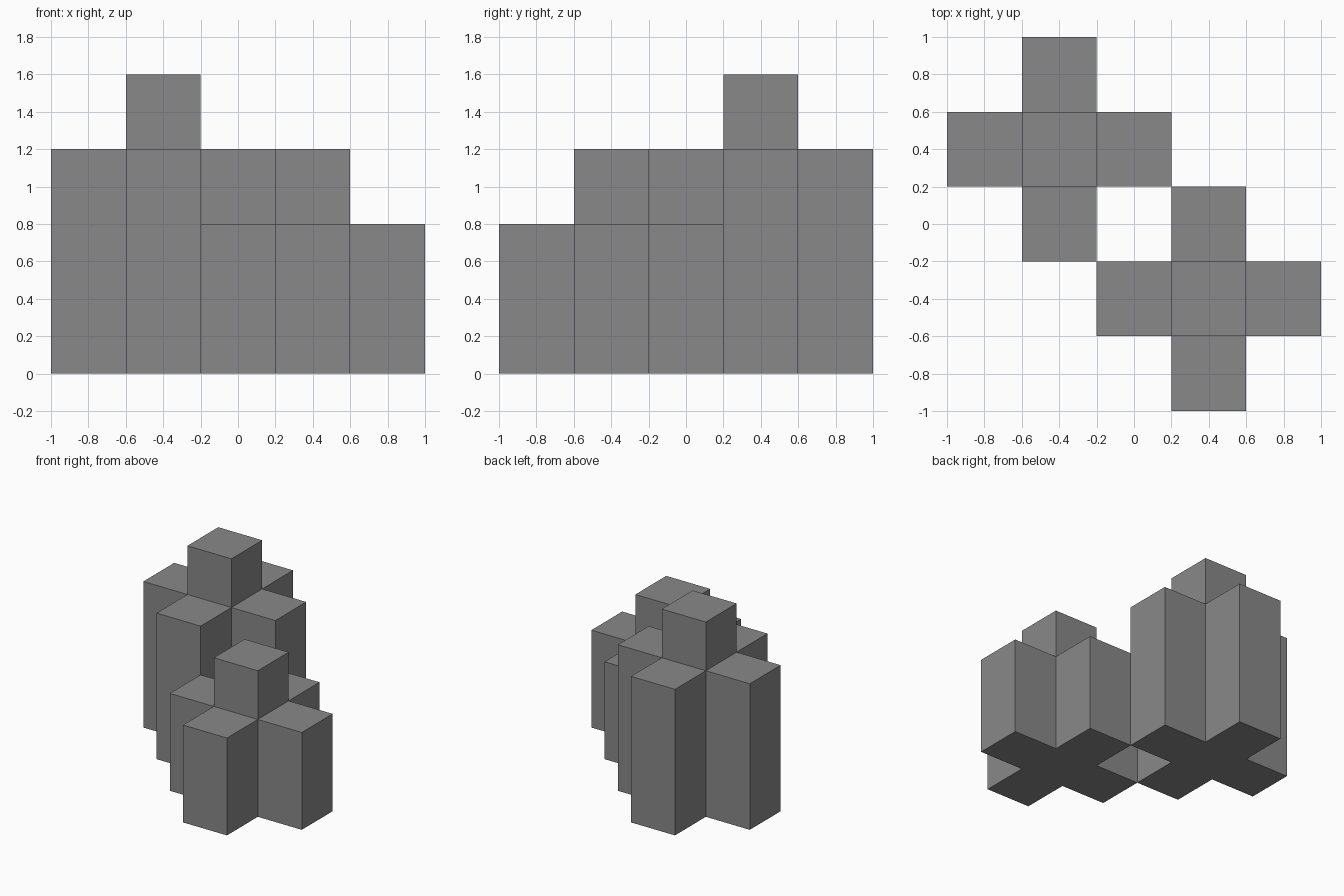
import bpy
import bmesh

# Remove the default cube
cube = bpy.data.objects.get("Cube")
if cube:
    bpy.data.objects.remove(cube, do_unlink=True)

UNIT = 0.4  # width of one block

# Single grey material
grey = bpy.data.materials.new("mid_grey")
grey.use_nodes = True
colour = (0.25, 0.25, 0.25, 1)
grey.diffuse_color = colour
grey.node_tree.nodes["Principled BSDF"].inputs["Base Color"].default_value = colour


def raise_faces(bm, faces, height):
    """Extrude faces upward and return the raised faces."""
    result = bmesh.ops.extrude_face_region(bm, geom=faces, use_keep_orig=True)["geom"]
    verts = [g for g in result if isinstance(g, bmesh.types.BMVert)]
    bmesh.ops.translate(bm, verts=verts, vec=(0, 0, height))
    return [g for g in result if isinstance(g, bmesh.types.BMFace)]


def cross_tower(name, x, y, arm_height):
    """Cross-shaped tower with a raised block over its centre."""
    bm = bmesh.new()
    h = UNIT / 2
    # Cross footprint of five squares
    for i, j in ((0, 0), (1, 0), (-1, 0), (0, 1), (0, -1)):
        cx, cy = i * UNIT, j * UNIT
        corners = ((-h, -h), (h, -h), (h, h), (-h, h))
        bm.faces.new([bm.verts.new((cx + a, cy + b, 0)) for a, b in corners])
    bmesh.ops.remove_doubles(bm, verts=bm.verts, dist=0.001)

    # Arms, then the centre block
    tops = raise_faces(bm, bm.faces[:], arm_height)
    centre = min(tops, key=lambda f: f.calc_center_median().xy.length)
    raise_faces(bm, [centre], UNIT)
    bm.faces.remove(centre)
    bmesh.ops.recalc_face_normals(bm, faces=bm.faces)

    mesh = bpy.data.meshes.new(name)
    bm.to_mesh(mesh)
    bm.free()
    mesh.materials.append(grey)
    tower = bpy.data.objects.new(name, mesh)
    tower.location = (x, y, 0)
    bpy.context.collection.objects.link(tower)


cross_tower("tall_cross_tower", -UNIT, UNIT, 3 * UNIT)
cross_tower("short_cross_tower", UNIT, -UNIT, 2 * UNIT)
